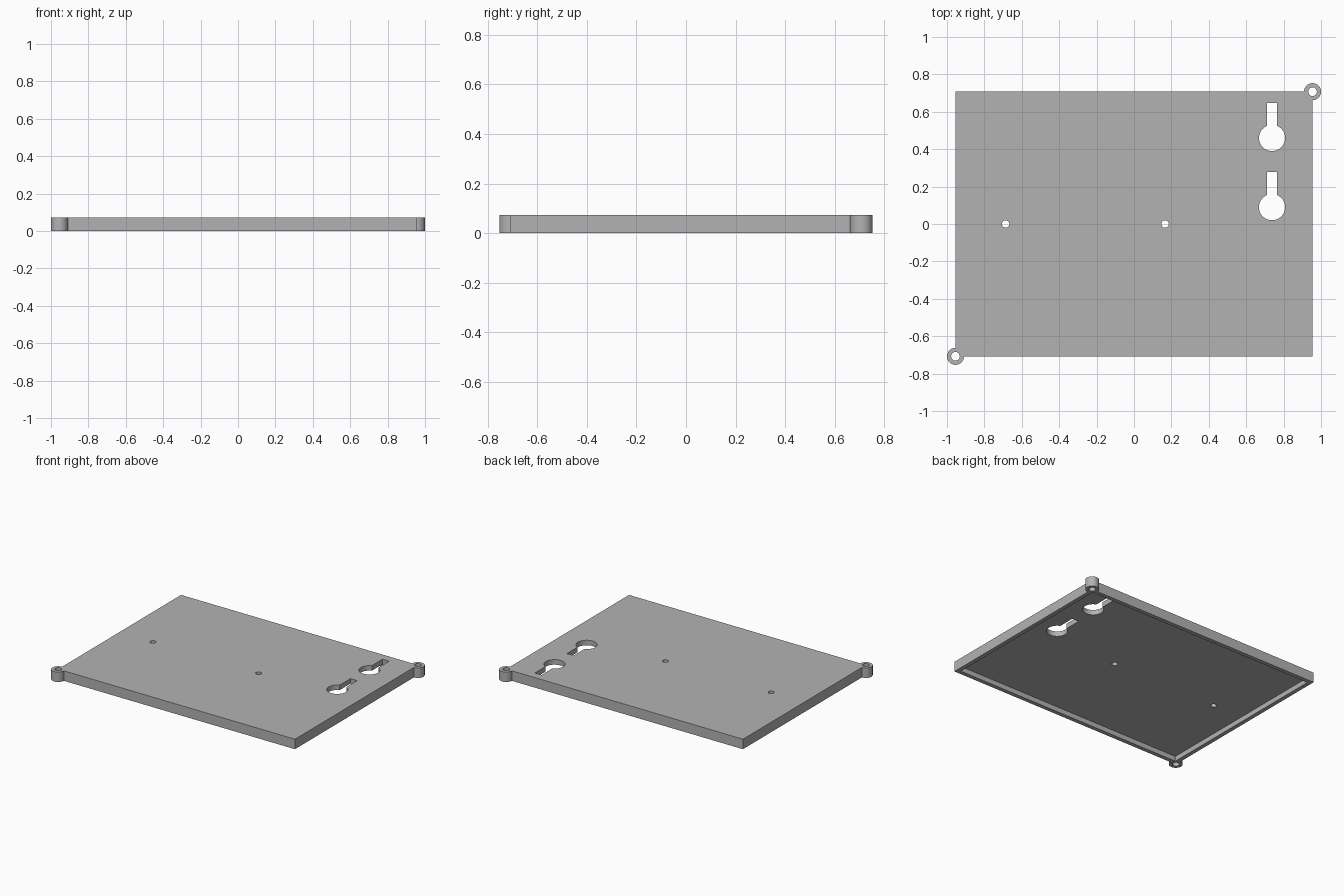
import bpy
import math

cube = bpy.data.objects.get("Cube")
if cube:
    bpy.data.objects.remove(cube, do_unlink=True)

HALF_X, HALF_Y, HEIGHT = 0.9545, 0.7075, 0.073
WALL, TOP_THICK = 0.03, 0.037
BOSS_R, BOSS_HOLE_R = 0.0455, 0.023

grey = bpy.data.materials.new("plain grey")
grey.use_nodes = True
colour = (0.45, 0.45, 0.45, 1)
grey.diffuse_color = colour
grey.node_tree.nodes["Principled BSDF"].inputs["Base Color"].default_value = colour


def box(name, x0, x1, y0, y1, z0, z1):
    bpy.ops.mesh.primitive_cube_add(
        size=1, location=((x0 + x1) / 2, (y0 + y1) / 2, (z0 + z1) / 2))
    ob = bpy.context.object
    ob.name = name
    ob.scale = (x1 - x0, y1 - y0, z1 - z0)
    bpy.ops.object.transform_apply(location=True, rotation=False, scale=True)
    ob.data.materials.append(grey)
    return ob


def post(name, x, y, r, z0, z1, sides=48):
    bpy.ops.mesh.primitive_cylinder_add(
        vertices=sides, radius=r, depth=z1 - z0, location=(x, y, (z0 + z1) / 2))
    ob = bpy.context.object
    ob.name = name
    ob.data.materials.append(grey)
    return ob


def combine(target, tool, operation):
    """Apply one boolean and discard the tool."""
    mod = target.modifiers.new(operation, 'BOOLEAN')
    mod.operation = operation
    mod.solver = 'EXACT'
    mod.object = tool
    bpy.context.view_layer.objects.active = target
    bpy.ops.object.modifier_apply(modifier=mod.name)
    bpy.data.objects.remove(tool, do_unlink=True)


# Shallow cover, open underneath
cover = box("cover_plate", -HALF_X, HALF_X, -HALF_Y, HALF_Y, 0, HEIGHT)
ix, iy = HALF_X - WALL, HALF_Y - WALL
combine(cover, box("cavity", -ix, ix, -iy, iy, -0.1, HEIGHT - TOP_THICK), 'DIFFERENCE')

# Screw bosses on two opposite corners
for s in (-1, 1):
    x, y = s * HALF_X, s * HALF_Y
    combine(cover, post("boss", x, y, BOSS_R, 0, HEIGHT), 'UNION')
    combine(cover, post("boss_hole", x, y, BOSS_HOLE_R, -0.1, 0.2), 'DIFFERENCE')

# Keyhole hangers: round opening with a narrow slot toward the back
for y in (0.09, 0.46):
    combine(cover, post("keyhole_round", 0.738, y, 0.07, -0.1, 0.2), 'DIFFERENCE')
    combine(cover, box("keyhole_slot", 0.711, 0.765, y, y + 0.188, -0.1, 0.2), 'DIFFERENCE')

# Small screw holes along the middle
for x in (-0.686, 0.166):
    combine(cover, post("screw_hole", x, 0, 0.02, -0.1, 0.2, 32), 'DIFFERENCE')

bpy.ops.object.select_all(action='DESELECT')
cover.select_set(True)
bpy.context.view_layer.objects.active = cover
bpy.ops.object.shade_smooth_by_angle(angle=math.radians(30))
